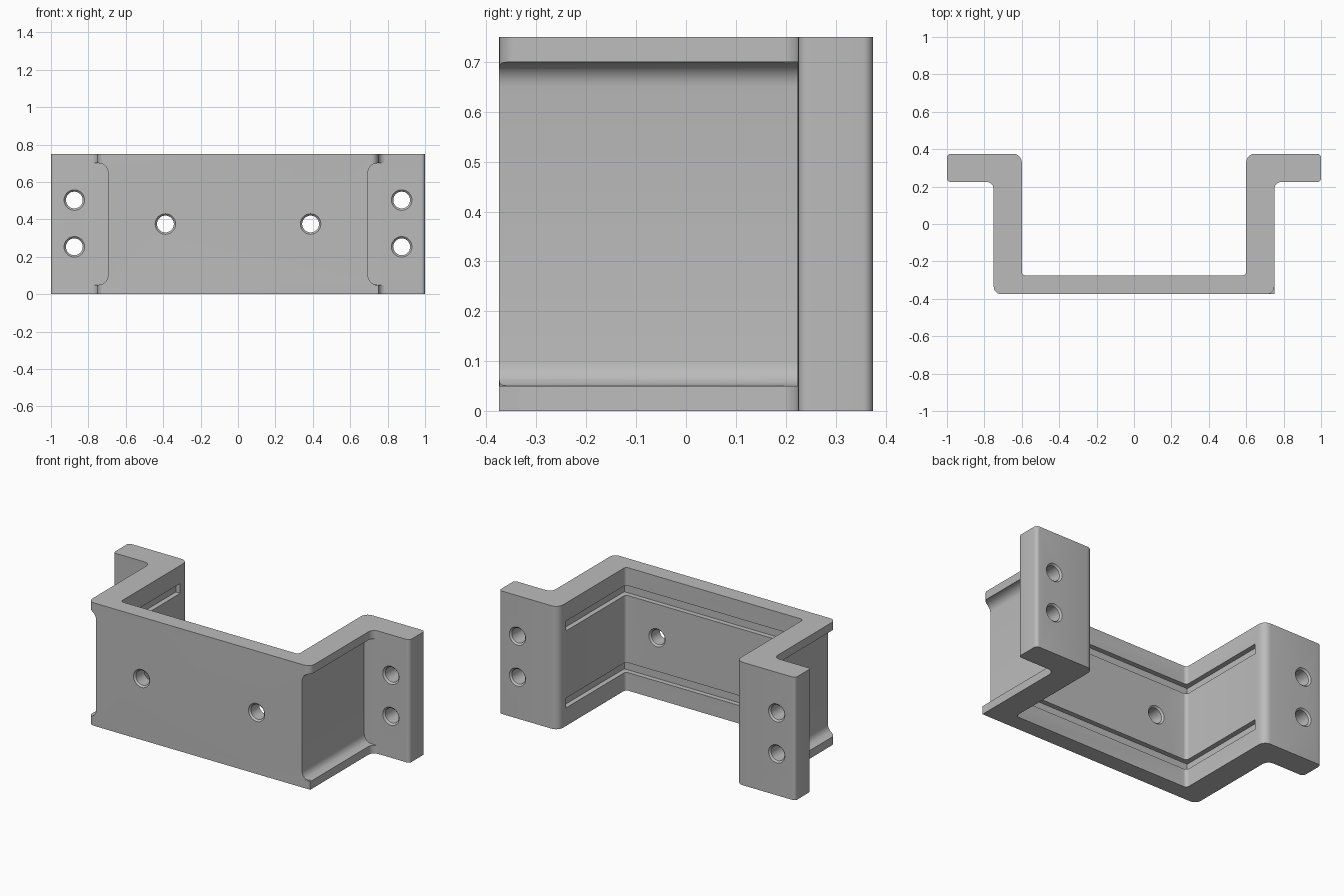
import bpy, bmesh, math
from mathutils import Vector, Matrix

cube = bpy.data.objects.get("Cube")
if cube:
    bpy.data.objects.remove(cube, do_unlink=True)

HEIGHT = 0.75
metal = bpy.data.materials.new("bare grey metal")
metal.use_nodes = True
GREY = (0.5, 0.5, 0.5, 1)
metal.diffuse_color = GREY
metal.node_tree.nodes["Principled BSDF"].inputs["Base Color"].default_value = GREY


def rounded(corners, steps=6):
    """Round each (x, y, radius) corner of a right-angled outline."""
    out = []
    for i, (x, y, r) in enumerate(corners):
        p = Vector((x, y))
        if r == 0:
            out.append(p)
            continue
        a = (Vector(corners[i - 1][:2]) - p).normalized() * r
        b = (Vector(corners[(i + 1) % len(corners)][:2]) - p).normalized() * r
        for k in range(steps + 1):
            t = k / steps * math.pi / 2
            out.append(p + a * (1 - math.sin(t)) + b * (1 - math.cos(t)))
    return out


def finish(name, bm):
    bmesh.ops.recalc_face_normals(bm, faces=bm.faces)
    mesh = bpy.data.meshes.new(name)
    bm.to_mesh(mesh)
    bm.free()
    mesh.materials.append(metal)
    obj = bpy.data.objects.new(name, mesh)
    bpy.context.collection.objects.link(obj)
    return obj


def prism(name, outline, low, high, along_y=False):
    """Extrude an outline upwards, or an x-z outline along y."""
    bm = bmesh.new()
    place = (lambda p: (p.x, low, p.y)) if along_y else (lambda p: (p.x, p.y, low))
    face = bm.faces.new([bm.verts.new(place(p)) for p in outline])
    ext = bmesh.ops.extrude_face_region(bm, geom=[face])
    shift = Vector((0, 1, 0) if along_y else (0, 0, 1)) * (high - low)
    bmesh.ops.translate(bm, vec=shift, verts=[g for g in ext["geom"] if isinstance(g, bmesh.types.BMVert)])
    return finish(name, bm)


def hole_cutter(x, z, y0, y1, r=0.045, flare=0.01):
    """Lathe a drill shape whose ends flare to ease the hole edges."""
    bm = bmesh.new()
    profile = [(y0 - flare, r + 2 * flare), (y0 + flare, r), (y1 - flare, r), (y1 + flare, r + 2 * flare)]
    rings = []
    for y, rad in profile:
        turn = [i * math.tau / 32 for i in range(32)]
        rings.append([bm.verts.new((x + rad * math.cos(a), y, z + rad * math.sin(a))) for a in turn])
    for a, b in zip(rings, rings[1:]):
        for i in range(32):
            j = (i + 1) % 32
            bm.faces.new((a[i], a[j], b[j], b[i]))
    bm.faces.new(rings[0])
    bm.faces.new(rings[-1])
    return finish("hole_cutter", bm)


# Hat-shaped bracket: half outline mirrored about x = 0
half = [(0.6, -0.275, 0.02), (0.6, 0.375, 0.045), (1, 0.375, 0.02), (1, 0.225, 0.02),
        (0.75, 0.225, 0.04), (0.75, -0.375, 0.04)]
outline = half + [(-x, y, r) for x, y, r in reversed(half)]
bracket = prism("bracket", rounded(outline), 0, HEIGHT)

cutters = []
for s in (-1, 1):
    # Filleted pocket on the outer face of each side wall
    pocket = [(s * 0.695, 0.05, 0.05), (s * 0.695, 0.7, 0.05), (s * 0.82, 0.7, 0), (s * 0.82, 0.05, 0)]
    cutters.append(prism("pocket_cutter", rounded(pocket), -0.5, 0.224, True))
    # Bolt holes in the flanges and the front plate
    cutters += [hole_cutter(s * 0.875, z, 0.225, 0.375) for z in (0.253, 0.503)]
    cutters.append(hole_cutter(s * 0.388, HEIGHT / 2, -0.375, -0.275))

# Two shallow slots running around the inner faces
slot = [(-0.63, -0.305, 0), (0.63, -0.305, 0), (0.63, 0.3, 0), (-0.63, 0.3, 0)]
for z in (0.11, HEIGHT - 0.17):
    cutters.append(prism("slot_cutter", rounded(slot), z, z + 0.06))

for c in cutters:
    mod = bracket.modifiers.new("cut", "BOOLEAN")
    mod.operation = "DIFFERENCE"
    mod.solver = "EXACT"
    mod.object = c
graph = bpy.context.evaluated_depsgraph_get()
bracket.data = bpy.data.meshes.new_from_object(bracket.evaluated_get(graph))
bracket.modifiers.clear()
for c in cutters:
    bpy.data.objects.remove(c, do_unlink=True)

# Square lower lip corner on the left side
arc = rounded([(0.75, -0.335, 0), (0.75, -0.375, 0.04), (0.71, -0.375, 0)])[1:-1]
prism("lip_corner", arc + [Vector((0.75, -0.375))], 0, 0.05)

bpy.ops.object.select_all(action="DESELECT")
bracket.select_set(True)
bpy.context.view_layer.objects.active = bracket
bpy.ops.object.shade_smooth_by_angle(angle=math.radians(30))
